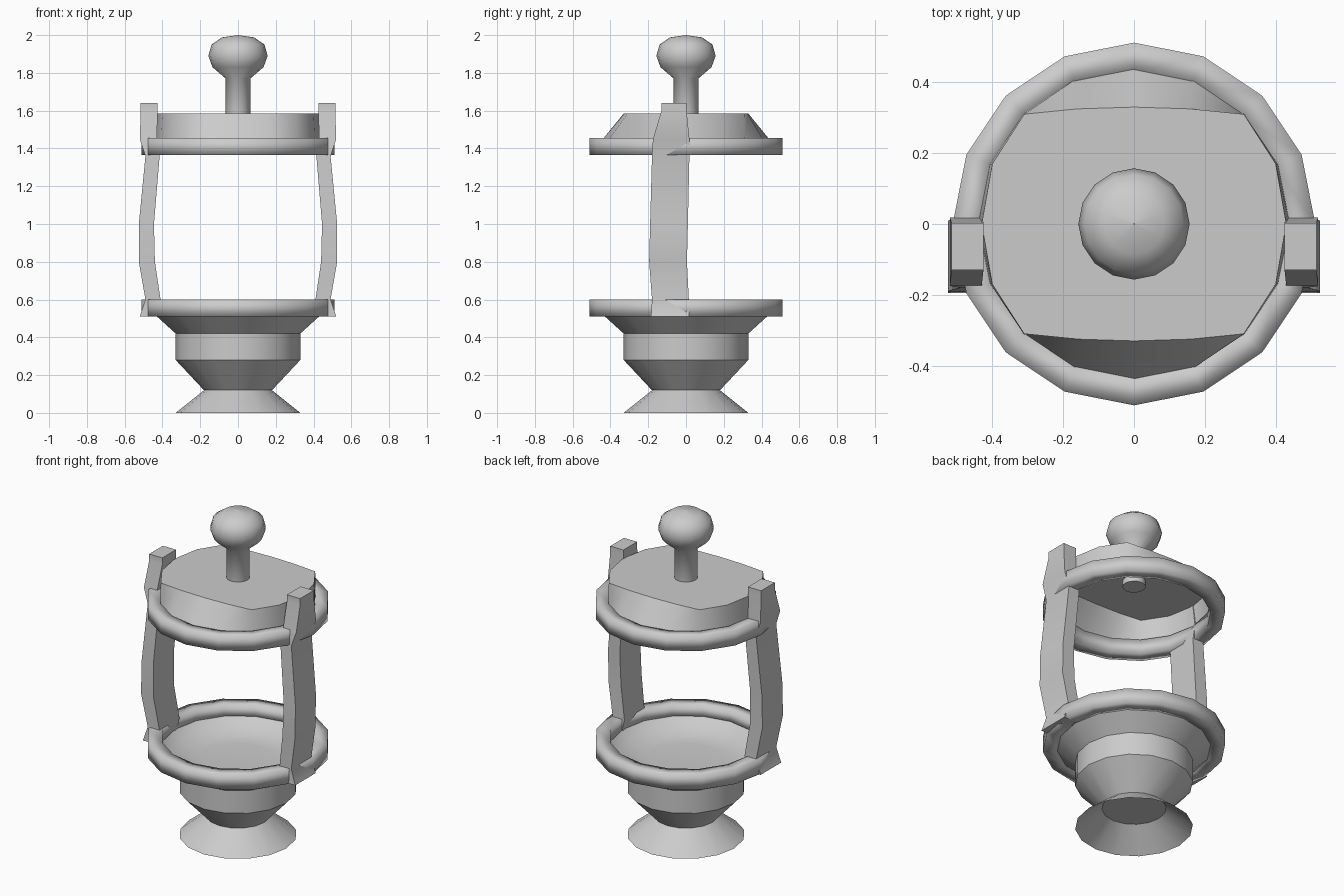
import bpy, bmesh, math

if "Cube" in bpy.data.objects:
    bpy.data.objects.remove(bpy.data.objects["Cube"])

SIDES = 16

def finish(name, bm, angle=40):
    bmesh.ops.remove_doubles(bm, verts=bm.verts, dist=0.0005)
    bmesh.ops.recalc_face_normals(bm, faces=bm.faces)
    mesh = bpy.data.meshes.new(name)
    bm.to_mesh(mesh)
    bm.free()
    obj = bpy.data.objects.new(name, mesh)
    bpy.context.collection.objects.link(obj)
    bpy.ops.object.select_all(action='DESELECT')
    obj.select_set(True)
    bpy.context.view_layer.objects.active = obj
    bpy.ops.object.shade_smooth_by_angle(angle=math.radians(angle))
    return obj

def bridge(bm, loops):
    for a, b in zip(loops, loops[1:]):
        n = len(a)
        for i in range(n):
            j = (i + 1) % n
            bm.faces.new((a[i], a[j], b[j], b[i]))

def circle(bm, r, z):
    return [bm.verts.new((r * math.cos(2 * math.pi * i / SIDES),
                          r * math.sin(2 * math.pi * i / SIDES), z)) for i in range(SIDES)]

def lathe(name, profile, closed=False, cap_start=False, cap_end=False, angle=40):
    bm = bmesh.new()
    loops = [circle(bm, r, z) for r, z in profile]
    bridge(bm, loops + loops[:1] if closed else loops)
    for use, loop in ((cap_start, loops[0]), (cap_end, loops[-1])):
        if use:
            bm.faces.new(loop)
    return finish(name, bm, angle)

# hollow flared foot, and the bowl standing on its waist
lathe("flared_foot", [(0.33, 0), (0.18, 0.12)])
lathe("bowl", [(0.18, 0.12), (0.33, 0.28), (0.33, 0.42), (0.44, 0.52)], cap_start=True)
lathe("bowl_floor", [(0.44, 0.54), (0.375, 0.48), (0.2, 0.465)], cap_end=True)

# lower and upper rings
for name, z in (("lower_ring", 0.51), ("upper_ring", 1.365)):
    lathe(name, [(0.43, z), (0.512, z), (0.512, z + 0.09), (0.43, z + 0.09)],
          closed=True, angle=95)

# roof: round eave rising to a flat top that reaches out to the posts
bm = bmesh.new()
eave = circle(bm, 0.44, 1.45)
quarter = [(0.43, 0), (0.40, 0.17), (0.31, 0.31), (0.16, 0.325), (0, 0.33)]
half = quarter + [(-x, y) for x, y in quarter[-2::-1]]
outline = half + [(x, -y) for x, y in half[-2:0:-1]]
top = [bm.verts.new((x, y, 1.585)) for x, y in outline]
bridge(bm, [eave, top])
apex = bm.verts.new((0, 0, 1.585))
for i in range(SIDES):
    bm.faces.new((top[i], top[(i + 1) % SIDES], apex))
finish("roof", bm)

# stem and ball finial
lathe("finial", [(0.065, 1.55), (0.065, 1.77), (0.135, 1.83), (0.157, 1.89),
                 (0.14, 1.95), (0.085, 1.988), (0.001, 2.0)], cap_start=True, angle=60)

# bowed side posts with upper prongs: z, inner x, outer x, front y, back y
sections = [(0.51, 0.43, 0.52, -0.185, 0.015), (0.60, 0.41, 0.49, -0.18, 0.015),
            (0.80, 0.44, 0.525, -0.195, 0.005), (1.00, 0.445, 0.525, -0.19, 0.01),
            (1.36, 0.415, 0.49, -0.18, 0.018), (1.45, 0.43, 0.52, -0.175, 0.018),
            (1.60, 0.425, 0.515, -0.13, 0.003), (1.64, 0.425, 0.515, -0.13, 0.003)]
for name, s in (("right_post", 1), ("left_post", -1)):
    bm = bmesh.new()
    loops = [[bm.verts.new((s * x, y, z)) for x, y in ((a, c), (b, c), (b, d), (a, d))]
             for z, a, b, c, d in sections]
    bridge(bm, loops)
    bm.faces.new(loops[0])
    bm.faces.new(loops[-1])
    finish(name, bm)
